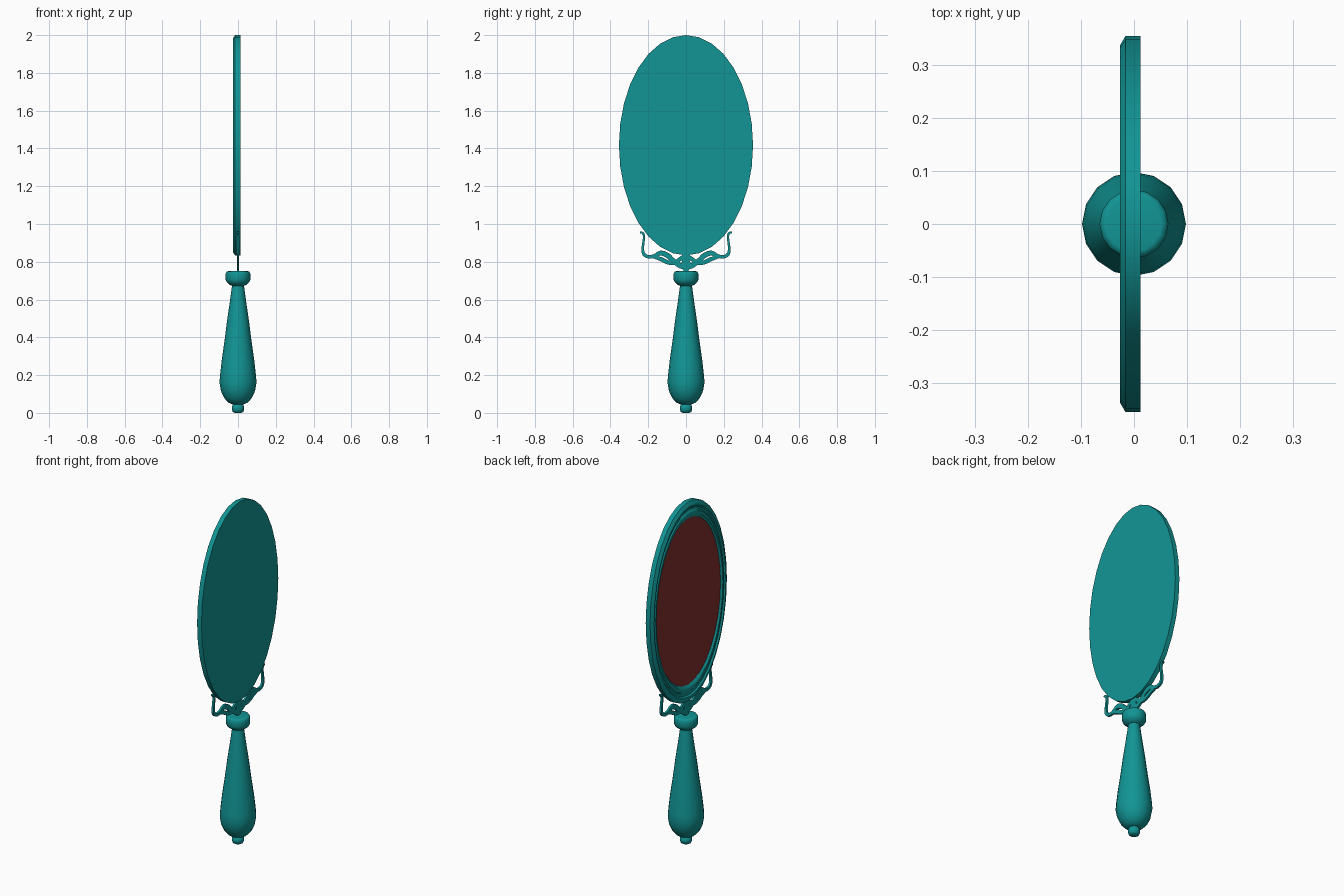
import bpy, bmesh, math
from mathutils import Vector

if "Cube" in bpy.data.objects:
    bpy.data.objects.remove(bpy.data.objects["Cube"])


def material(name, rgb):
    m = bpy.data.materials.new(name)
    m.diffuse_color = (*rgb, 1)
    m.use_nodes = True
    m.node_tree.nodes["Principled BSDF"].inputs["Base Color"].default_value = m.diffuse_color
    return m


TEAL = material("teal", (0.006, 0.30, 0.30))
RED = material("dark_red", (0.22, 0.026, 0.026))


def finish(name, bm, mat, angle=40):
    me = bpy.data.meshes.new(name)
    bm.to_mesh(me)
    bm.free()
    ob = bpy.data.objects.new(name, me)
    bpy.context.collection.objects.link(ob)
    me.materials.append(mat)
    bpy.ops.object.select_all(action='DESELECT')
    ob.select_set(True)
    bpy.context.view_layer.objects.active = ob
    bpy.ops.object.shade_smooth_by_angle(angle=math.radians(angle))
    return ob


def loft(name, rings, mat, cap_start=True, cap_end=True, angle=40):
    """Skin a list of closed rings of points."""
    bm = bmesh.new()
    vs = [[bm.verts.new(p) for p in r] for r in rings]
    n = len(vs[0])
    for a, b in zip(vs, vs[1:]):
        for i in range(n):
            j = (i + 1) % n
            bm.faces.new((a[i], a[j], b[j], b[i]))
    if cap_start:
        bm.faces.new(vs[0])
    if cap_end:
        bm.faces.new(vs[-1])
    bmesh.ops.recalc_face_normals(bm, faces=bm.faces)
    return finish(name, bm, mat, angle)


def circle(r, z, n=16):
    return [(r * math.cos(math.tau * i / n), r * math.sin(math.tau * i / n), z)
            for i in range(n)]


def oval(a, b, x, n=32, cz=1.417):
    return [(x, a * math.sin(math.tau * i / n), cz + b * math.cos(math.tau * i / n))
            for i in range(n)]


# Turned handle: foot bead, pear-shaped grip, collar
bead = [(.018, 0), (.028, .006), (.033, .02), (.033, .03), (.028, .043), (.02, .05)]
grip = [(.025, .044), (.05, .054), (.073, .078), (.09, .115), (.098, .16), (.095, .20),
        (.086, .28), (.073, .37), (.059, .48), (.043, .59), (.028, .70)]
collar = [(.026, .67), (.042, .677), (.058, .69), (.065, .705), (.065, .738), (.06, .748), (.052, .75)]
for name, prof in (("handle_bead", bead), ("handle_grip", grip), ("handle_collar", collar)):
    loft(name, [circle(r, z) for r, z in prof], TEAL, angle=50)

# Oval frame with flat back and stepped moulding on the glass side
frame = [(.355, .583, .012), (.355, .583, -.016), (.338, .566, -.026), (.331, .554, -.026),
         (.326, .544, -.018), (.320, .531, -.018), (.315, .522, -.024), (.306, .502, -.024),
         (.299, .486, -.014)]
loft("mirror_frame", [oval(*r) for r in frame], TEAL, cap_end=False, angle=30)

# Glass
bm = bmesh.new()
f = bm.faces.new([bm.verts.new(p) for p in oval(*frame[-1])])
f.normal_update()
if f.normal.x > 0:
    f.normal_flip()
finish("mirror_glass", bm, RED)


def smooth_path(pts, steps=4):
    """Catmull-Rom through (y, z, half width) points."""
    p = [Vector(q) for q in pts]
    p = [p[0]] + p + [p[-1]]
    out = []
    for a, b, c, d in zip(p, p[1:], p[2:], p[3:]):
        for s in range(steps):
            t = s / steps
            out.append(.5 * (2 * b + (c - a) * t + (2 * a - 5 * b + 4 * c - d) * t * t
                             + (3 * b - a - 3 * c + d) * t ** 3))
    return out + [p[-1]]


def ribbon(name, pts, side, depth=.006):
    """Flat scroll with rectangular section in the y-z plane."""
    path = smooth_path(pts)
    rings = []
    for i, q in enumerate(path):
        d = path[min(i + 1, len(path) - 1)] - path[max(i - 1, 0)]
        nrm = Vector((-d.y, d.x)).normalized() * max(q.z, .002)
        ring = []
        for s, x in ((1, -depth), (1, depth), (-1, depth), (-1, -depth)):
            ring.append((x, side * (q.x + s * nrm.x), q.y + s * nrm.y))
        rings.append(ring)
    loft(name, rings, TEAL, angle=35)


# Scrollwork between handle and frame, mirrored left and right
tendril = [(.0, .768, .013), (.035, .782, .014), (.07, .808, .013), (.10, .835, .014),
           (.135, .846, .013), (.165, .832, .010), (.195, .826, .009), (.221, .838, .009),
           (.229, .865, .007), (.225, .905, .006), (.222, .935, .006), (.230, .953, .006),
           (.243, .955, .004)]
leaf = [(.0, .835, .012), (.03, .815, .011), (.065, .793, .010), (.10, .798, .011),
        (.135, .815, .011), (.175, .825, .006)]
for side, tag in ((-1, "left"), (1, "right")):
    ribbon("scroll_tendril_" + tag, tendril, side)
    ribbon("scroll_leaf_" + tag, leaf, side)

# Central stem joining the scrolls to the frame
ribbon("scroll_stem", [(0, .75, .012), (0, .785, .026), (0, .815, .018), (0, .86, .026)], 1)
